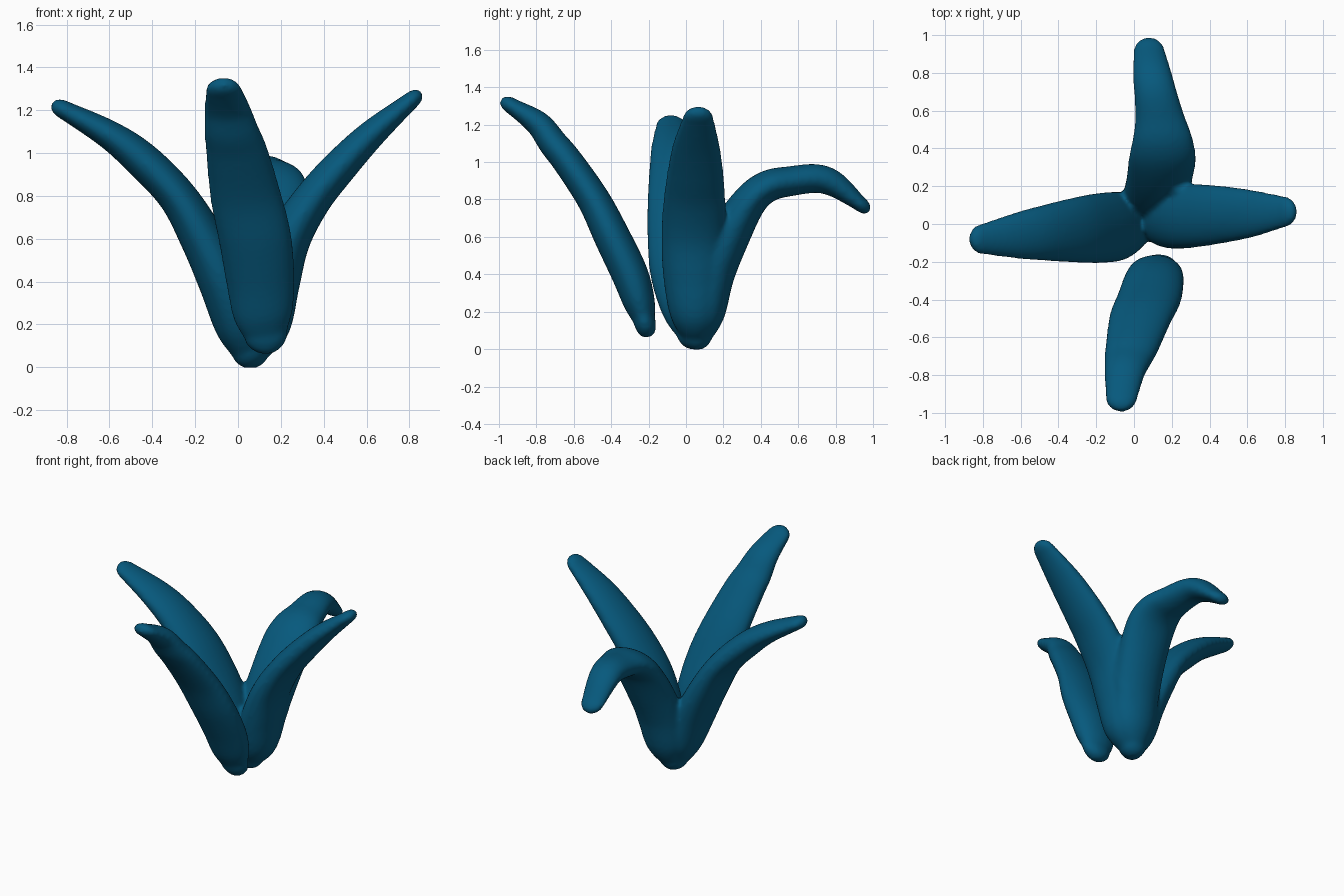
import bpy, bmesh, math
from mathutils import Vector

if "Cube" in bpy.data.objects:
    bpy.data.objects.remove(bpy.data.objects["Cube"])

mat = bpy.data.materials.new("deep teal blue")
mat.diffuse_color = (0.002, 0.1, 0.205, 1)
mat.use_nodes = True
mat.node_tree.nodes["Principled BSDF"].inputs["Base Color"].default_value = mat.diffuse_color

SIDES, STEPS = 24, 6


def spline(p, t):
    """Catmull-Rom through the stations, t counted in stations."""
    i = min(int(t), len(p) - 2)
    f = t - i
    a, b, c, d = (p[max(i - 1, 0)], p[i], p[i + 1], p[min(i + 2, len(p) - 1)])
    return [0.5 * (2 * q + (r - o) * f + (2 * o - 5 * q + 4 * r - s) * f * f
                   + (3 * q - o - 3 * r + s) * f ** 3) for o, q, r, s in zip(a, b, c, d)]


def add_leaf(bm, stations, axis):
    """Sweep a flat oval along stations (x, y, z, half width, half thickness)."""
    n = (len(stations) - 1) * STEPS
    rows = [spline(stations, k / STEPS) for k in range(n + 1)]
    pts = [Vector(r[:3]) for r in rows]
    tans = [(pts[min(k + 1, n)] - pts[max(k - 1, 0)]).normalized() for k in range(n + 1)]
    sections = [(pts[k], tans[k], rows[k][3], rows[k][4]) for k in range(n + 1)]
    # rounded ends
    caps = [math.radians(a) for a in (20, 40, 55, 68, 78, 86)]
    start, end = sections[0], sections[-1]
    for a in caps:
        for (p, t, w, h), sign in ((start, -1), (end, 1)):
            r = max(w * 0.95, h)
            s = (p + t * sign * r * math.sin(a), t, w * math.cos(a), h * math.cos(a) ** 0.7)
            sections.insert(0, s) if sign < 0 else sections.append(s)
    rings = []
    for p, t, w, h in sections:
        side = (axis - t * axis.dot(t)).normalized()
        up = t.cross(side)
        rings.append([bm.verts.new(p + side * w * math.cos(u) + up * h * math.sin(u))
                      for u in (2 * math.pi * j / SIDES for j in range(SIDES))])
    for r0, r1 in zip(rings, rings[1:]):
        for j in range(SIDES):
            k = (j + 1) % SIDES
            bm.faces.new((r0[j], r0[k], r1[k], r1[j]))
    bm.faces.new(rings[0][::-1])
    bm.faces.new(rings[-1])


X, Y = Vector((1, 0, 0)), Vector((0, 1, 0))
front = [(.128, -.225, .16, .105, .06), (.115, -.25, .25, .14, .085), (.105, -.30, .4, .16, .098),
         (.08, -.395, .6, .17, .097), (.035, -.495, .8, .165, .088), (-.005, -.63, 1.0, .145, .082),
         (-.03, -.71, 1.1, .128, .078), (-.05, -.79, 1.205, .107, .068), (-.067, -.92, 1.292, .085, .045)]
left = [(.045, .04, .085, .09, .08), (.0, .02, .2, .145, .11), (-.07, -.01, .4, .18, .115),
        (-.165, -.02, .6, .187, .105), (-.285, -.03, .8, .177, .09), (-.45, -.045, .97, .152, .085),
        (-.6, -.06, 1.085, .127, .068), (-.80, -.08, 1.195, .082, .045)]
right = [(.07, .055, .085, .09, .08), (.12, .05, .2, .14, .125), (.165, .045, .4, .168, .125),
         (.235, .04, .6, .172, .105), (.345, .045, .78, .167, .09), (.47, .05, .93, .152, .082),
         (.62, .055, 1.085, .127, .067), (.795, .065, 1.235, .083, .042)]
back = [(.06, .065, .085, .09, .08), (.085, .10, .2, .145, .11), (.105, .14, .4, .165, .12),
        (.13, .225, .6, .172, .115), (.15, .34, .79, .178, .093), (.15, .44, .872, .162, .085),
        (.135, .56, .898, .132, .08), (.112, .70, .912, .112, .077), (.095, .80, .878, .102, .068),
        (.08, .92, .785, .082, .042)]
# webbing between the back and right leaves
web = [(.13, .12, .2, .08, .08), (.175, .145, .42, .1, .1), (.215, .165, .58, .085, .085),
       (.25, .185, .7, .055, .055)]

bm = bmesh.new()
for path, axis in ((front, X), (left, Y), (right, Y), (back, X), (web, X)):
    add_leaf(bm, path, axis)
bmesh.ops.recalc_face_normals(bm, faces=bm.faces)
mesh = bpy.data.meshes.new("leaf_cluster")
bm.to_mesh(mesh)
bm.free()
mesh.materials.append(mat)
plant = bpy.data.objects.new("leaf_cluster", mesh)
bpy.context.collection.objects.link(plant)

# fuse the leaves into one soft skin
fuse = plant.modifiers.new("fuse", 'REMESH')
fuse.mode = 'VOXEL'
fuse.voxel_size = 0.014
fuse.use_smooth_shade = True
soft = plant.modifiers.new("soften", 'SMOOTH')
soft.factor = 0.5
soft.iterations = 6
